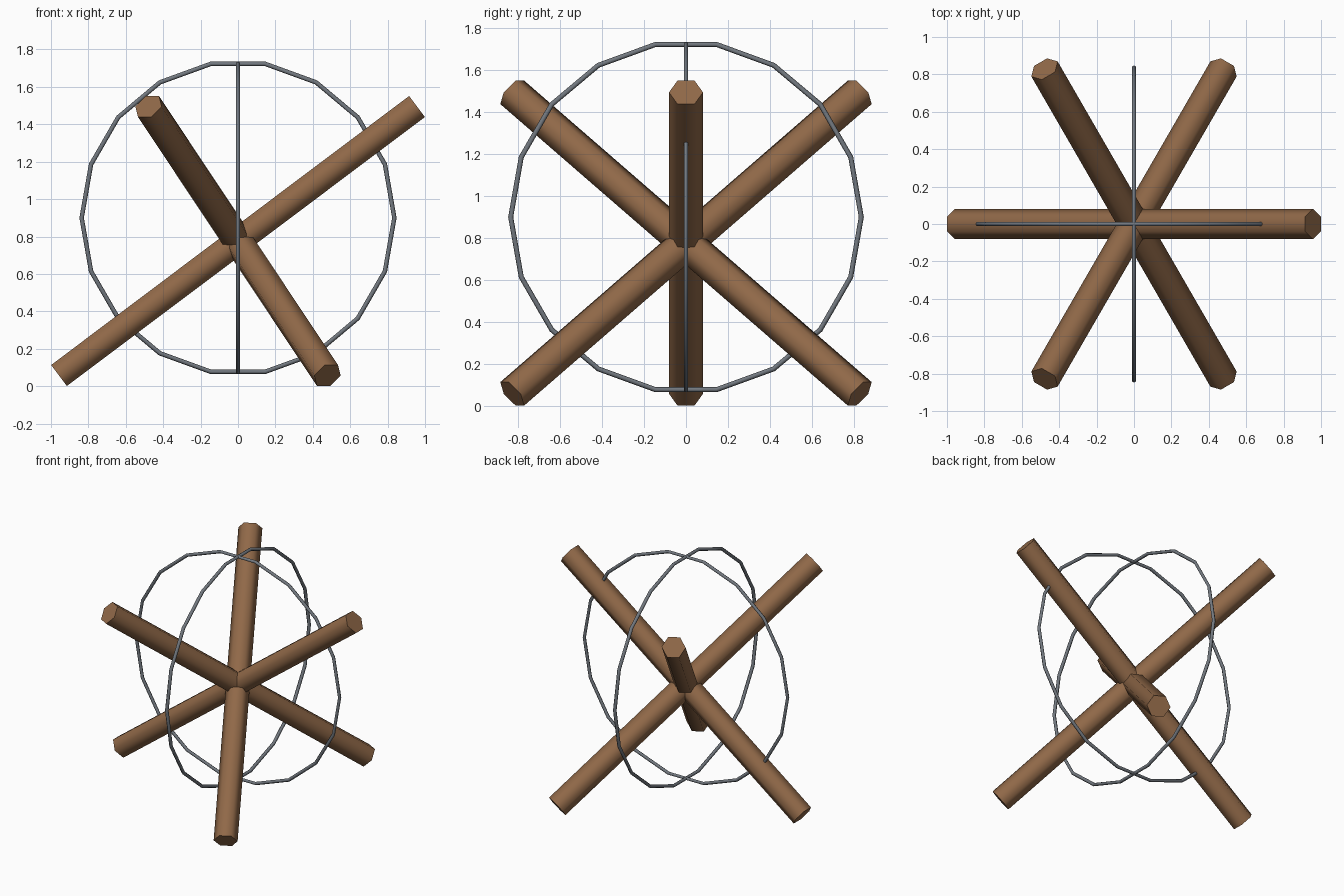
import bpy, bmesh
from math import radians, atan2, hypot, cos, sin, pi, tau
from mathutils import Matrix

if "Cube" in bpy.data.objects:
    bpy.data.objects.remove(bpy.data.objects["Cube"])


def material(name, colour):
    m = bpy.data.materials.new(name)
    m.diffuse_color = colour
    m.use_nodes = True
    m.node_tree.nodes["Principled BSDF"].inputs["Base Color"].default_value = m.diffuse_color
    return m


rust = material("rusty_brown", (0.28, 0.14, 0.065, 1))
steel = material("steel_grey", (0.17, 0.19, 0.215, 1))


def finish(name, bm, matrix, mat, angle):
    bmesh.ops.recalc_face_normals(bm, faces=bm.faces)
    mesh = bpy.data.meshes.new(name)
    bm.to_mesh(mesh)
    bm.free()
    mesh.transform(matrix)
    mesh.materials.append(mat)
    ob = bpy.data.objects.new(name, mesh)
    bpy.context.collection.objects.link(ob)
    bpy.ops.object.select_all(action='DESELECT')
    ob.select_set(True)
    bpy.context.view_layer.objects.active = ob
    bpy.ops.object.shade_smooth_by_angle(angle=radians(angle))


def beam(name, heading, reach=0.957, rise=0.719, radius=0.081):
    """Hexagonal bar through the hub, tilted up towards the heading."""
    half = hypot(reach, rise)
    bm = bmesh.new()
    rings = [[bm.verts.new((radius * sin(i * tau / 6), radius * cos(i * tau / 6), z))
              for i in range(6)] for z in (-half, half)]
    for i in range(6):
        j = (i + 1) % 6
        bm.faces.new((rings[0][i], rings[0][j], rings[1][j], rings[1][i]))
    for ring in rings:
        bm.faces.new(ring)
    matrix = (Matrix.Translation((0, 0, 0.776)) @ Matrix.Rotation(radians(heading), 4, 'Z')
              @ Matrix.Rotation(atan2(reach, rise), 4, 'Y'))
    finish(name, bm, matrix, rust, 65)


def wire_hoop(name, heading, major=0.836, minor=0.012, sides=18, tube=6):
    """Upright 18-sided wire ring."""
    bm = bmesh.new()
    grid = []
    for i in range(sides):
        a = i * tau / sides
        row = []
        for k in range(tube):
            b = k * tau / tube
            r = major + minor * cos(b)
            row.append(bm.verts.new((r * cos(a), minor * sin(b), r * sin(a))))
        grid.append(row)
    for i in range(sides):
        for k in range(tube):
            n, m = (i + 1) % sides, (k + 1) % tube
            bm.faces.new((grid[i][k], grid[n][k], grid[n][m], grid[i][m]))
    matrix = Matrix.Translation((0, 0, 0.9)) @ Matrix.Rotation(heading, 4, 'Z')
    finish(name, bm, matrix, steel, 65)


# Three crossed beams
for n, heading in enumerate((0, 120, 240), 1):
    beam(f"beam_{n}", heading)

# Two crossed wire hoops
wire_hoop("wire_hoop_front", 0)
wire_hoop("wire_hoop_side", pi / 2)
